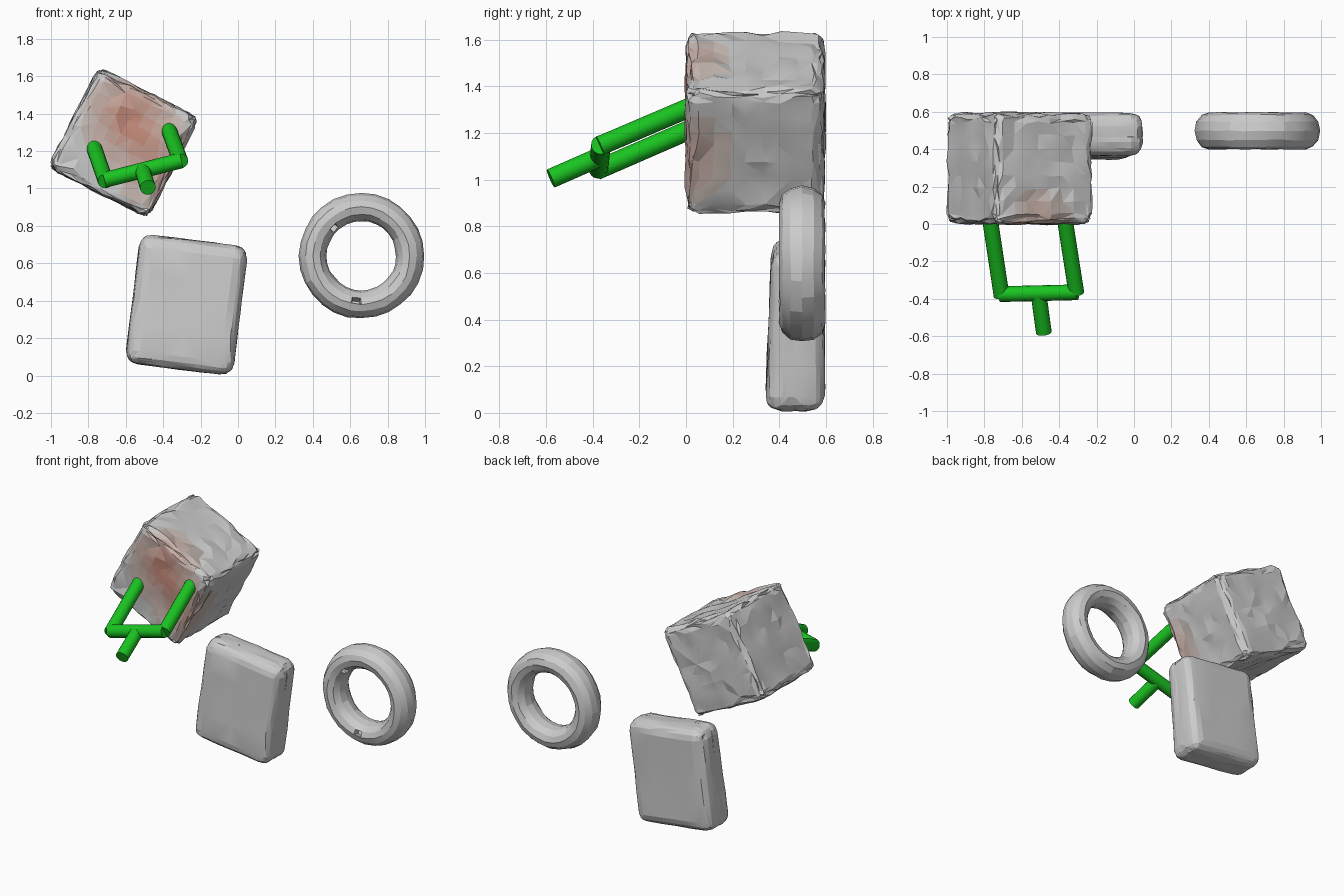
import bpy, bmesh, math, random
from mathutils import Vector, Matrix

if "Cube" in bpy.data.objects:
    bpy.data.objects.remove(bpy.data.objects["Cube"])

random.seed(4)


def material(name, rgb):
    m = bpy.data.materials.new(name)
    m.diffuse_color = (*rgb, 1)
    m.use_nodes = True
    m.node_tree.nodes["Principled BSDF"].inputs["Base Color"].default_value = m.diffuse_color
    return m


def finish(bm, name, angle):
    bmesh.ops.recalc_face_normals(bm, faces=bm.faces)
    me = bpy.data.meshes.new(name)
    bm.to_mesh(me)
    bm.free()
    me.shade_smooth()
    me.set_sharp_from_angle(angle=math.radians(angle))
    ob = bpy.data.objects.new(name, me)
    bpy.context.collection.objects.link(ob)
    return ob


def roughen(bm, amount):
    for v in bm.verts:
        v.co += Vector([random.uniform(-amount, amount) for _ in range(3)])


def rounded_box(name, size, loc, turn, r, n, rough, taper=0):
    bm = bmesh.new()
    bmesh.ops.create_cube(bm, size=2)
    bmesh.ops.subdivide_edges(bm, edges=bm.edges[:], cuts=n - 1, use_grid_fill=True)
    half = [s / 2 for s in size]

    def place(u, h):
        # two grid rows at each end lie inside the rounded edge
        i = round((u + 1) / 2 * n)
        j = min(i, n - i)
        if j < 2:
            return math.copysign(h - (0, 0.45 * r)[j], u)
        return (h - r) * (2 * (i - 2) / (n - 4) - 1)

    for v in bm.verts:
        p = Vector([place(u, h) for u, h in zip(v.co, half)])
        q = Vector([max(r - h, min(h - r, c)) for c, h in zip(p, half)])
        v.co = q + (p - q).normalized() * r
        if v.co.y < 0:
            v.co.y += taper * (v.co.z / half[2] + 1) / 2
    roughen(bm, rough)
    bmesh.ops.triangulate(bm, faces=bm.faces[:])
    bm.transform(Matrix.Translation(loc) @ Matrix.Rotation(math.radians(turn), 4, 'Y'))
    return finish(bm, name, 12)


# rough block with a glowing patch on the front
block = rounded_box("block", (0.595, 0.59, 0.595), (-0.613, 0.297, 1.245), 27, 0.05, 11, 0.009)
block.data.materials.append(None)
steps = 6
for k in range(1, steps + 1):
    t = k / steps
    block.data.materials.append(material(f"warm_{k}", (0.6 - 0.05 * t, 0.56 - 0.36 * t, 0.53 - 0.4 * t)))
hot_a, hot_b = Vector((-0.58, 0, 1.36)), Vector((-0.44, 0, 1.12))
for p in block.data.polygons:
    c = p.center
    s = max(0, min(1, (c - hot_a).dot(hot_b - hot_a) / (hot_b - hot_a).length_squared))
    d = (c - hot_a.lerp(hot_b, s)).length
    heat = (1 - d / 0.3) * (1 - 0.35 * s)
    if heat > 0 and c.y < 0.2:
        p.material_index = min(steps, int(heat * (steps + 0.5)))

# smoother slab, thinner towards the top
rounded_box("slab", (0.58, 0.255, 0.695), (-0.275, 0.467, 0.378), 7, 0.07, 8, 0.003, 0.03)

# ring with an oval section
bm = bmesh.new()
major, minor = 28, 12
rows = []
for i in range(major):
    a = 2 * math.pi * i / major
    row = []
    for j in range(minor):
        b = 2 * math.pi * j / minor
        rad = 0.26 + 0.075 * math.cos(b)
        row.append(bm.verts.new((0.66 + rad * math.cos(a), 0.498 + 0.098 * math.sin(b),
                                 0.64 + rad * math.sin(a))))
    rows.append(row)
for i in range(major):
    for j in range(minor):
        k, m = (i + 1) % major, (j + 1) % minor
        bm.faces.new((rows[i][j], rows[k][j], rows[k][m], rows[i][m]))
bmesh.ops.recalc_face_normals(bm, faces=bm.faces)
roughen(bm, 0.003)
# two pits in the ring
for target in (Vector((0.525, 0.41, 0.81)), Vector((0.61, 0.41, 0.40))):
    f = min(bm.faces, key=lambda f: (f.calc_center_median() - target).length)
    normal = f.normal.copy()
    bmesh.ops.inset_individual(bm, faces=[f], thickness=0.004)
    bmesh.ops.inset_individual(bm, faces=[f], thickness=0.006)
    for v in f.verts:
        v.co -= normal * 0.045
finish(bm, "ring", 15)


# green fork pushed into the block
green = material("green", (0.01, 0.55, 0.015))


def rod(name, a, b, r=0.042):
    a, b = Vector(a), Vector(b)
    bm = bmesh.new()
    bmesh.ops.create_cone(bm, cap_ends=True, segments=16, radius1=r, radius2=r, depth=(b - a).length)
    turn = (b - a).to_track_quat('Z', 'Y').to_matrix().to_4x4()
    bm.transform(Matrix.Translation((a + b) / 2) @ turn)
    finish(bm, name, 40).data.materials.append(green)


rod("fork_bar", (-0.715, -0.375, 1.045), (-0.303, -0.365, 1.15))
rod("left_prong", (-0.708, -0.385, 1.04), (-0.772, 0.04, 1.225))
rod("right_prong", (-0.308, -0.37, 1.145), (-0.372, 0.04, 1.32))
rod("fork_handle", (-0.51, -0.375, 1.095), (-0.482, -0.58, 1.005))
